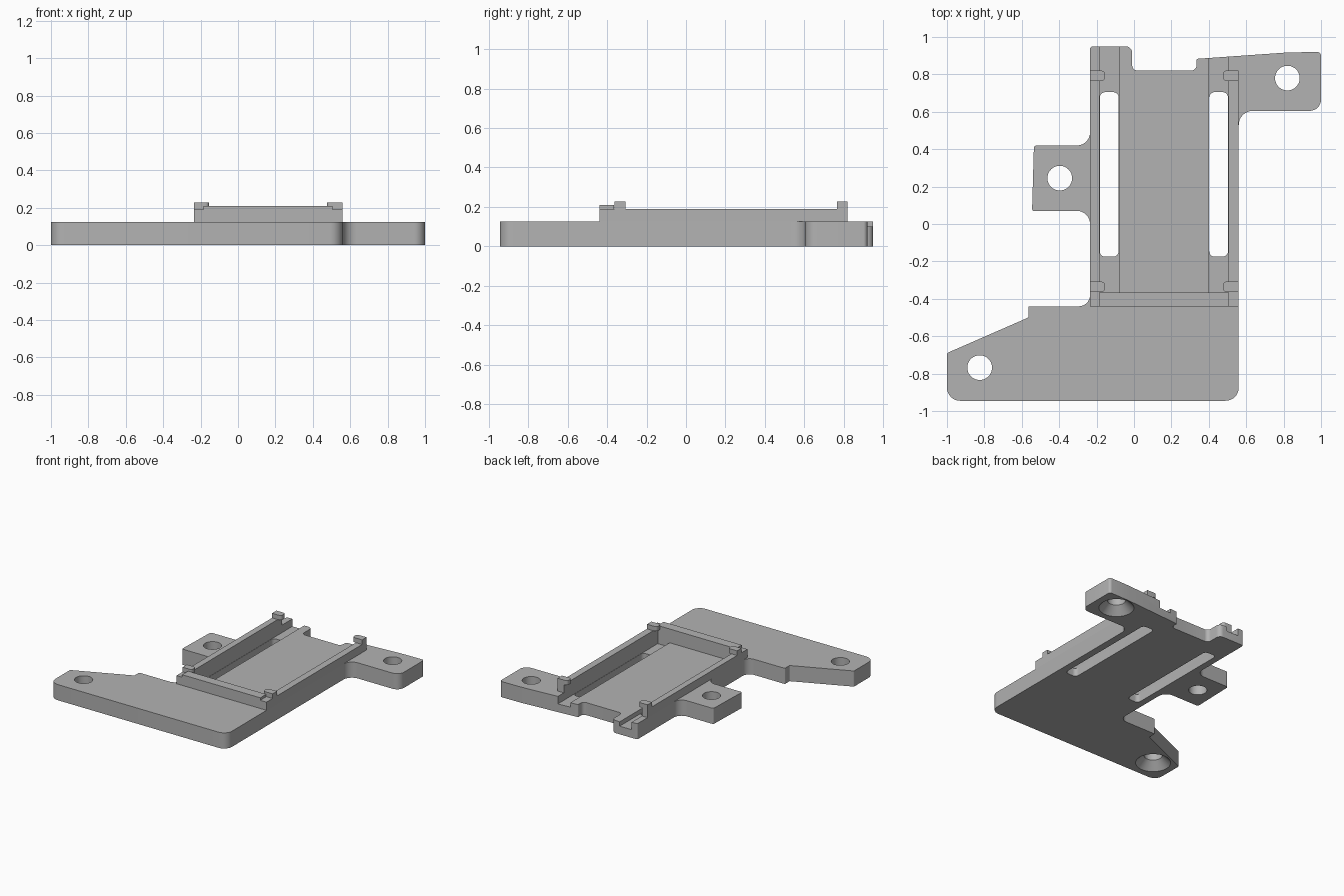
import bpy
import bmesh
import math
from mathutils import Vector

cube = bpy.data.objects.get("Cube")
if cube:
    bpy.data.objects.remove(cube, do_unlink=True)

GREY = (0.45, 0.45, 0.45, 1.0)
grey = bpy.data.materials.new("plain grey")
grey.use_nodes = True
grey.diffuse_color = GREY
grey.node_tree.nodes["Principled BSDF"].inputs["Base Color"].default_value = GREY

PLATE_TOP, FLOOR, CHANNEL, RAIL_TOP, BAR_TOP, CLIP_TOP = 0.125, 0.10, 0.065, 0.19, 0.21, 0.227
LEFT, RIGHT = -0.235, 0.56            # outer faces of the two rails
IN_LEFT, IN_RIGHT = -0.185, 0.505     # inner faces of the two rails


def rounded(points, steps=8):
    """Outline from (x, y, radius) corners, each corner replaced by an arc."""
    outline = []
    for i, (x, y, r) in enumerate(points):
        p = Vector((x, y))
        if r == 0:
            outline.append(p)
            continue
        a = (Vector(points[i - 1][:2]) - p).normalized()
        b = (Vector(points[(i + 1) % len(points)][:2]) - p).normalized()
        half = a.angle(b) / 2
        centre = p + (a + b).normalized() * (r / math.sin(half))
        start = p + a * (r / math.tan(half)) - centre
        end = p + b * (r / math.tan(half)) - centre
        sweep = math.atan2(start.x * end.y - start.y * end.x, start.dot(end))
        for k in range(steps + 1):
            t = sweep * k / steps
            c, s = math.cos(t), math.sin(t)
            outline.append(centre + Vector((start.x * c - start.y * s,
                                            start.x * s + start.y * c)))
    return outline


def finish(name, bm):
    bmesh.ops.recalc_face_normals(bm, faces=bm.faces)
    mesh = bpy.data.meshes.new(name)
    bm.to_mesh(mesh)
    bm.free()
    mesh.materials.append(grey)
    obj = bpy.data.objects.new(name, mesh)
    bpy.context.collection.objects.link(obj)
    return obj


def prism(name, points, z0, z1):
    bm = bmesh.new()
    face = bm.faces.new([bm.verts.new((p.x, p.y, z0)) for p in rounded(points)])
    top = bmesh.ops.extrude_face_region(bm, geom=[face])["geom"]
    bmesh.ops.translate(bm, vec=(0, 0, z1 - z0),
                        verts=[v for v in top if isinstance(v, bmesh.types.BMVert)])
    return finish(name, bm)


def block(name, x0, x1, y0, y1, z0, z1, r=0):
    return prism(name, [(x0, y0, r), (x1, y0, r), (x1, y1, r), (x0, y1, r)], z0, z1)


def cone(name, x, y, r0, r1, z0, z1):
    bm = bmesh.new()
    bmesh.ops.create_cone(bm, cap_ends=True, segments=48, radius1=r0, radius2=r1, depth=z1 - z0)
    bmesh.ops.translate(bm, vec=(x, y, (z0 + z1) / 2), verts=bm.verts)
    return finish(name, bm)


def cut(obj, cutter):
    mod = obj.modifiers.new("cut", 'BOOLEAN')
    mod.operation = 'DIFFERENCE'
    mod.solver = 'EXACT'
    mod.object = cutter
    bpy.context.view_layer.objects.active = obj
    bpy.ops.object.modifier_apply(modifier=mod.name)
    bpy.data.objects.remove(cutter, do_unlink=True)


# Base plate with its two arms and side tab
base = prism("base_plate", [
    (-1.0, -0.945, 0.07), (RIGHT, -0.945, 0.07),
    (RIGHT, 0.605, 0.075), (1.0, 0.605, 0.06), (1.0, 0.92, 0.02),
    (0.82, 0.917, 0), (0.335, 0.883, 0.008),
    (0.335, 0.82, 0.03), (-0.01, 0.82, 0.03), (-0.01, 0.95, 0.035), (LEFT, 0.95, 0.015),
    (LEFT, 0.42, 0.07), (-0.535, 0.42, 0.015), (-0.545, 0.07, 0.01), (LEFT, 0.07, 0.07),
    (LEFT, -0.44, 0.06), (-0.565, -0.44, 0.008), (-0.565, -0.50, 0.008), (-1.0, -0.69, 0.01),
], 0, PLATE_TOP)

# Recessed bed, then a deeper channel and a through slot beside each rail
cut(base, block("bed_cutter", IN_LEFT, IN_RIGHT, -0.365, 1.1, FLOOR, 0.3))
for x0, x1 in ((IN_LEFT, -0.08), (0.40, IN_RIGHT)):
    cut(base, block("channel_cutter", x0, x1, -0.365, 1.1, CHANNEL, 0.3))
    cut(base, block("slot_cutter", x0 + 0.002, x1 - 0.002, -0.175, 0.705, -0.1, 0.3, 0.03))

# Screw holes, two of them countersunk from below
for x, y, sunk in ((0.82, 0.78, True), (-0.825, -0.768, True), (-0.397, 0.245, False)):
    cut(base, cone("hole_cutter", x, y, 0.066, 0.066, -0.1, 0.3))
    if sunk:
        cut(base, cone("countersink_cutter", x, y, 0.137, 0.062, -0.01, 0.065))

# Side rails, each with a hooked clip near both ends
for side, x0, x1, c0, c1 in (("left", IN_RIGHT, RIGHT, 0.475, RIGHT),
                             ("right", LEFT, IN_LEFT, LEFT, -0.155)):
    block(side + "_rail", x0, x1, -0.44, 0.82, PLATE_TOP, RAIL_TOP)
    for end, y0 in (("front", -0.363), ("back", 0.765)):
        y1 = y0 + 0.055
        corners = [(c0, y0), (c1, y0), (c1, y1), (c0, y1)]
        inner = c0 if side == "left" else c1
        prism(f"{side}_{end}_clip",
              [(x, y, 0.02 if x == inner else 0) for x, y in corners], RAIL_TOP, CLIP_TOP)

# Front stop bar
block("front_bar", IN_LEFT, IN_RIGHT, -0.44, -0.365, PLATE_TOP, BAR_TOP)

for obj in bpy.context.collection.objects:
    if obj.type == 'MESH':
        bpy.ops.object.select_all(action='DESELECT')
        obj.select_set(True)
        bpy.context.view_layer.objects.active = obj
        bpy.ops.object.shade_smooth_by_angle(angle=math.radians(30))
